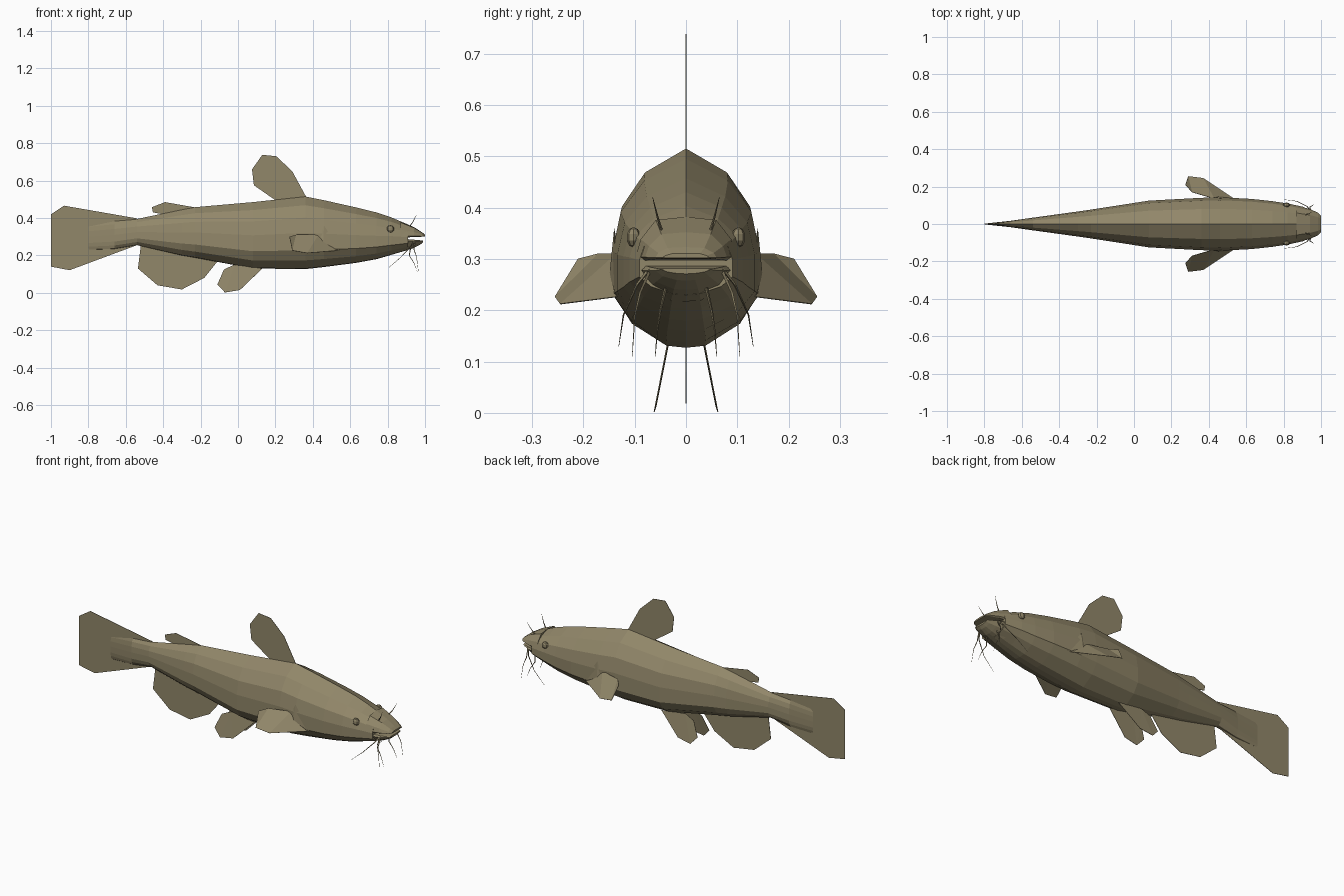
import bpy, bmesh, math
from mathutils import Vector

olive = bpy.data.materials.new("olive_skin")
olive.diffuse_color = (0.285, 0.242, 0.142, 1)


def finish(bm, name, mirror=False, thickness=0):
    bmesh.ops.recalc_face_normals(bm, faces=bm.faces)
    mesh = bpy.data.meshes.new(name)
    bm.to_mesh(mesh)
    bm.free()
    mesh.materials.append(olive)
    obj = bpy.data.objects.new(name, mesh)
    bpy.context.collection.objects.link(obj)
    if thickness:
        mod = obj.modifiers.new("thickness", 'SOLIDIFY')
        mod.thickness, mod.offset = thickness, 0
    if mirror:
        mod = obj.modifiers.new("mirror", 'MIRROR')
        mod.use_axis = (False, True, False)
        mod.use_mirror_merge = False
    return obj


def skin(bm, rings):
    loops = [[bm.verts.new(p) for p in ring] for ring in rings]
    for a, b in zip(loops, loops[1:]):
        for i in range(len(a)):
            j = (i + 1) % len(a)
            bm.faces.new((a[i], a[j], b[j], b[i]))
    bm.faces.new(loops[0])
    bm.faces.new(loops[-1])


def loft(name, half, sections):
    """half: (width, height) fractions from ridge to belly; sections: x, bottom, top, half width."""
    full = half + [(-y, t) for y, t in half[-2:0:-1]]
    bm = bmesh.new()
    skin(bm, [[(x, y * w, b + t * (top - b)) for y, t in full]
              for x, b, top, w in sections])
    return finish(bm, name)


def fin(name, points, mirror=False):
    """Thin sheet; 2D points lie on the centre plane."""
    bm = bmesh.new()
    bm.faces.new([bm.verts.new(p if len(p) == 3 else (p[0], 0, p[1])) for p in points])
    bmesh.ops.triangulate(bm, faces=bm.faces[:])
    return finish(bm, name, mirror, 0.002)


def whisker(name, path, radius=0.004):
    """Tapered three-sided feeler along a path, mirrored to both sides."""
    bm = bmesh.new()
    pts = [Vector(p) for p in path]
    axis = (pts[-1] - pts[0]).to_track_quat('Z', 'Y')
    rings = []
    for i, p in enumerate(pts):
        r = radius * (1 - 0.85 * i / (len(pts) - 1))
        rings.append([p + axis @ Vector((r * math.cos(k * math.tau / 3),
                                         r * math.sin(k * math.tau / 3), 0)) for k in range(3)])
    skin(bm, rings)
    return finish(bm, name, True)


# Body, tail root to snout
loft("body",
     [(0, 1), (0.57, 0.88), (0.89, 0.71), (1, 0.5), (1, 0.26), (0.75, 0.12), (0.27, 0.01), (0, 0)],
     [(-0.80, 0.23, 0.37, 0.002), (-0.66, 0.235, 0.385, 0.017), (-0.54, 0.255, 0.395, 0.034),
      (-0.30, 0.20, 0.445, 0.067), (-0.23, 0.188, 0.458, 0.077), (0.08, 0.13, 0.485, 0.125),
      (0.36, 0.127, 0.515, 0.140), (0.46, 0.138, 0.495, 0.143), (0.63, 0.16, 0.457, 0.134),
      (0.74, 0.18, 0.43, 0.122), (0.82, 0.203, 0.403, 0.110), (0.91, 0.23, 0.365, 0.091)])

# Jaws with an open slit between them
loft("upper_jaw",
     [(0, 1), (0.6, 0.93), (0.9, 0.5), (1, 0.1), (0.9, 0), (0, 0)],
     [(0.87, 0.295, 0.382, 0.098), (0.94, 0.298, 0.352, 0.08), (0.985, 0.30, 0.323, 0.06),
      (1.0, 0.302, 0.311, 0.045)])
loft("lower_jaw",
     [(0, 1), (0.9, 1), (1, 0.85), (0.75, 0.35), (0.3, 0.03), (0, 0)],
     [(0.87, 0.217, 0.29, 0.098), (0.94, 0.24, 0.284, 0.078), (0.975, 0.258, 0.281, 0.06),
      (0.99, 0.271, 0.281, 0.048)])

# Centre fins
fin("dorsal_fin", [(0.365, 0.512), (0.29, 0.65), (0.205, 0.73), (0.13, 0.738),
                   (0.075, 0.66), (0.085, 0.575), (0.20, 0.495)])
fin("rear_back_fin", [(-0.22, 0.455), (-0.39, 0.485), (-0.46, 0.458), (-0.455, 0.43), (-0.37, 0.415)])
fin("anal_fin", [(-0.52, 0.25), (-0.535, 0.13), (-0.43, 0.04), (-0.30, 0.018),
                 (-0.18, 0.08), (-0.10, 0.18)])
fin("tail_fin", [(-0.54, 0.398), (-0.93, 0.466), (-1.0, 0.42), (-0.97, 0.29),
                 (-1.0, 0.14), (-0.90, 0.121), (-0.54, 0.255)])

# Paired fins
fin("pectoral_fin", [(0.535, 0.135, 0.226), (0.37, 0.245, 0.212), (0.29, 0.255, 0.226),
                     (0.275, 0.21, 0.30), (0.31, 0.17, 0.31), (0.43, 0.135, 0.31)], True)
fin("pelvic_fin", [(0.13, 0.035, 0.13), (0.01, 0.058, 0.015), (-0.07, 0.062, 0.002),
                   (-0.11, 0.053, 0.045), (-0.075, 0.037, 0.125), (-0.02, 0.033, 0.15)], True)

# Gill flap ahead of the pectoral fin
bm = bmesh.new()
for p in [(0.46, 0.14, 0.36), (0.545, 0.137, 0.228), (0.40, 0.139, 0.228),
          (0.455, 0.149, 0.27), (0.46, 0.12, 0.27)]:
    bm.verts.new(p)
bmesh.ops.convex_hull(bm, input=bm.verts[:])
finish(bm, "gill_flap", True)

# Eyes
bm = bmesh.new()
bmesh.ops.create_uvsphere(bm, u_segments=8, v_segments=5, radius=0.02)
for v in bm.verts:
    v.co = Vector((v.co.x, v.co.y * 0.7, v.co.z)) + Vector((0.815, 0.102, 0.342))
finish(bm, "eye", True)

# Whiskers
whisker("nose_whisker", [(0.91, 0.045, 0.345), (0.935, 0.055, 0.38), (0.955, 0.065, 0.42)])
whisker("cheek_whisker", [(0.94, 0.075, 0.275), (0.925, 0.095, 0.25),
                          (0.87, 0.122, 0.19), (0.80, 0.131, 0.13)])
whisker("lip_whisker", [(0.945, 0.07, 0.28), (0.94, 0.09, 0.235), (0.955, 0.10, 0.19), (0.965, 0.105, 0.11)])
whisker("chin_whisker", [(0.925, 0.037, 0.255), (0.915, 0.05, 0.20), (0.94, 0.056, 0.16), (0.96, 0.06, 0.11)])
